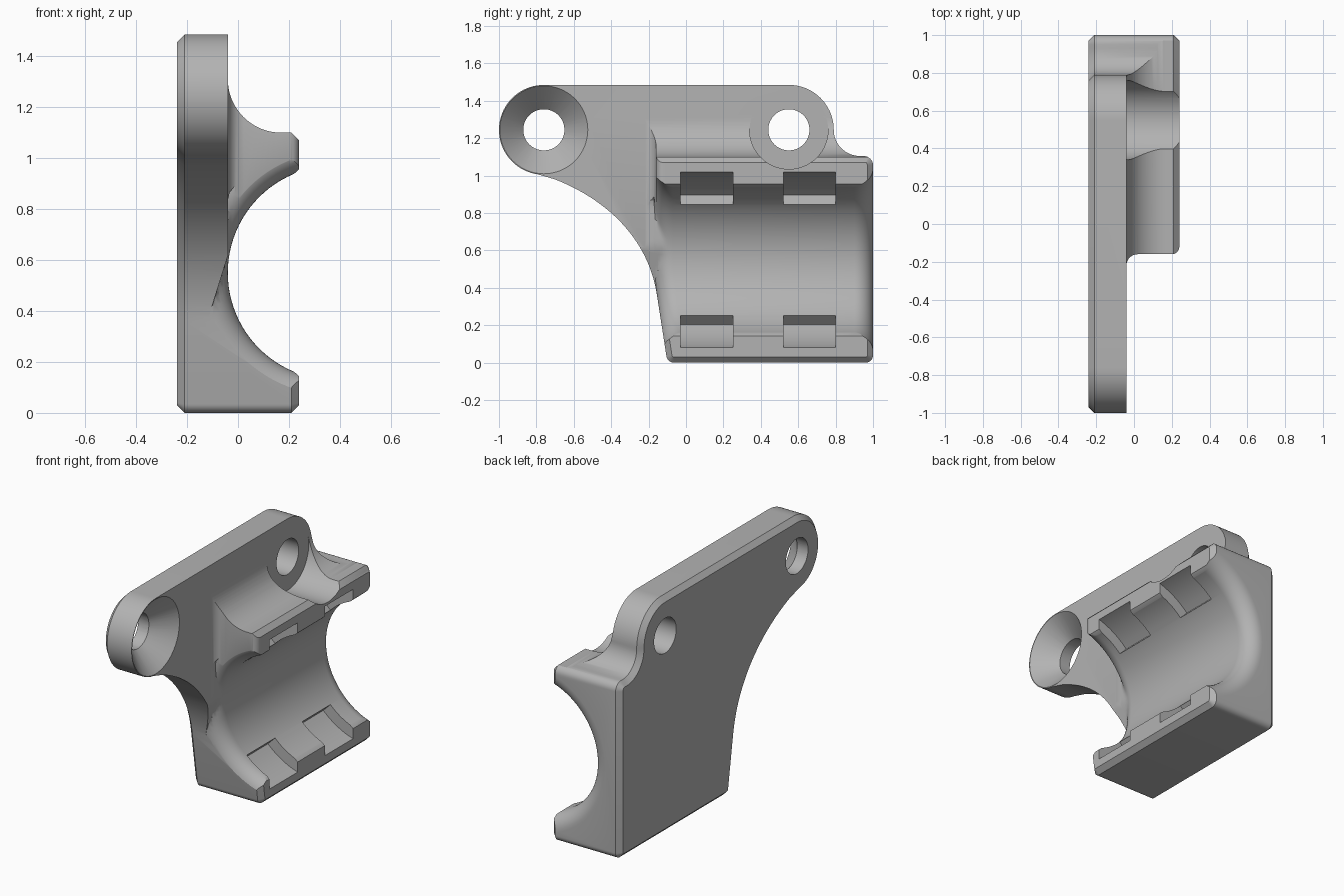
import bpy, bmesh
from math import sin, cos, pi, radians
from mathutils import Vector
from mathutils.geometry import interpolate_bezier

cube = bpy.data.objects.get("Cube")
if cube:
    bpy.data.objects.remove(cube)

grey = bpy.data.materials.new("plain grey")
grey.use_nodes = True
grey.diffuse_color = (0.45, 0.45, 0.45, 1)
grey.node_tree.nodes["Principled BSDF"].inputs["Base Color"].default_value = grey.diffuse_color


def arc(u, v, r, start, end, n=16):
    """Points of a circular arc, angles in degrees."""
    angles = [radians(start + (end - start) * i / n) for i in range(n + 1)]
    return [(u + r * cos(a), v + r * sin(a)) for a in angles]


def inset(points, d):
    """Move a clockwise outline inwards along its averaged normals."""
    result = []
    for i, p in enumerate(points):
        p = Vector(p)
        a = (p - Vector(points[i - 1])).normalized()
        b = (Vector(points[(i + 1) % len(points)]) - p).normalized()
        n = Vector((a.y + b.y, -a.x - b.x)).normalized()
        q = p + n * d / max(0.5, n.dot(Vector((a.y, -a.x))))
        result.append((q.x, q.y))
    return result


def loft(name, loops):
    """Closed solid through equal loops of 3D points."""
    bm = bmesh.new()
    rings = [[bm.verts.new(p) for p in loop] for loop in loops]
    n = len(rings[0])
    for a, b in zip(rings, rings[1:]):
        for i in range(n):
            j = (i + 1) % n
            bm.faces.new((a[i], a[j], b[j], b[i]))
    bm.faces.new(rings[0][::-1])
    bm.faces.new(rings[-1])
    bmesh.ops.recalc_face_normals(bm, faces=bm.faces)
    mesh = bpy.data.meshes.new(name)
    bm.to_mesh(mesh)
    bm.free()
    mesh.materials.append(grey)
    ob = bpy.data.objects.new(name, mesh)
    bpy.context.collection.objects.link(ob)
    return ob


def place(points, axis, h):
    if axis == "x":
        return [(h, u, v) for u, v in points]
    if axis == "y":
        return [(u, h, v) for u, v in points]
    return [(u, v, h) for u, v in points]


def prism(name, points, axis, lo, hi):
    return loft(name, [place(points, axis, lo), place(points, axis, hi)])


def cut(body, cutter):
    cutter.hide_render = True
    mod = body.modifiers.new("cut", "BOOLEAN")
    mod.operation = "DIFFERENCE"
    mod.solver = "EXACT"
    mod.object = cutter
    bpy.context.view_layer.objects.active = body
    bpy.ops.object.modifier_apply(modifier=mod.name)
    bpy.data.objects.remove(cutter)


# Side outline (y, z), clockwise from the top of the rear lug
HOLE_Z, REAR_Y, ARM_Y, LUG_R = 1.245, 0.55, -0.76, 0.24
sweep = interpolate_bezier(Vector((-0.155, 0.36, 0)), Vector((-0.2, 0.66, 0)),
                           Vector((-0.42, 0.87, 0)), Vector((-0.70, 0.98, 0)), 32)
outline = arc(REAR_Y, HOLE_Z, LUG_R, 90, 0, 24)
outline += arc(0.93, HOLE_Z, 0.14, 180, 270)[1:]
outline += arc(0.95, 1.055, 0.05, 90, 0, 8)
outline += arc(0.96, 0.04, 0.04, 0, -90, 8)
outline += arc(-0.065, 0.04, 0.04, 270, 188, 8)
outline += [(p.x, p.y) for p in sweep]
outline += arc(ARM_Y, HOLE_Z, LUG_R, 262, 90, 40)

# Solid bracket with chamfered front and back rims
small = inset(outline, 0.03)
bracket = loft("clamp_bracket", [place(small, "x", -0.24), place(outline, "x", -0.21),
                                 place(outline, "x", 0.21), place(small, "x", 0.24)])

# Space above the upper flange, with a fillet against the plate
PLATE_X = -0.04
above = [(PLATE_X, 1.7)] + arc(0.17, 1.31, 0.21, 180, 270, 20)
above += [(0.21, 1.10), (0.27, 1.04), (0.5, 1.04), (0.5, 1.7)]
cut(bracket, prism("flange_top_cutter", above, "y", -1.2, 1.2))

# Space in front of the arm
ahead = [(PLATE_X, -1.2)] + arc(0.02, -0.22, 0.06, 180, 90, 10)
ahead += arc(0.20, -0.12, 0.04, -90, 0, 8) + [(0.24, -0.1), (0.5, -0.1), (0.5, -1.2)]
cut(bracket, prism("arm_front_cutter", ahead, "z", 0.5, 1.7))

# Round saddle with flared mouths at both ends
AX, AZ, R, F = 0.38, 0.55, 0.42, 0.10


def saddle_loop(t, front, end=None):
    loop = []
    r = R + F - F * cos(t)
    for i in range(96):
        a = 2 * pi * i / 96
        x, z = AX + r * cos(a), AZ + r * sin(a)
        y = 1.0 - F + F * sin(t)
        if front:
            edge = max(-0.17, -0.1 - 0.14 * (AZ + R * sin(a)))
            y = edge + F - F * sin(t)
            blend = min(1, max(0, (0.62 - z) / 0.32))
            x = max(x, PLATE_X + 0.001 - F * blend)
        loop.append((x, y if end is None else end, z))
    return loop


steps = [pi / 2 * i / 10 for i in range(11)]
loops = [saddle_loop(pi / 2, True, -0.6)]
loops += [saddle_loop(t, True) for t in reversed(steps)]
loops += [saddle_loop(t, False) for t in steps]
loops.append(saddle_loop(pi / 2, False, 1.2))
cut(bracket, loft("saddle_cutter", loops))

# Small chamfer along the inner flange edges
lip = [(0.25, 0.135), (0.205, 0.175), (0.205, 0.925), (0.25, 0.965), (0.4, 0.965), (0.4, 0.135)]
cut(bracket, prism("lip_cutter", lip, "y", -0.6, 1.2))

# Strap slots in both flanges
slot = arc(AX, AZ, 0.49, 225, 300, 16) + arc(AX, AZ, 0.35, 300, 225, 8)
for y in (-0.03, 0.52):
    cut(bracket, prism("lower_slot_cutter", slot, "y", y, y + 0.28))
    upper = [(u, 2 * AZ - v) for u, v in slot]
    cut(bracket, prism("upper_slot_cutter", upper, "y", y, y + 0.28))


# Screw holes, head clearance at the rear and countersink on the arm
def circle(y, r):
    return arc(y, HOLE_Z, r, 0, 360, 64)[:-1]


cut(bracket, prism("head_clearance_cutter", circle(REAR_Y, 0.21), "x", PLATE_X, 0.5))
for y in (REAR_Y, ARM_Y):
    cut(bracket, prism("screw_hole_cutter", circle(y, 0.11), "x", -0.5, 0.5))
cone = [place(circle(ARM_Y, 0.10), "x", -0.175), place(circle(ARM_Y, 0.245), "x", -0.03)]
cut(bracket, loft("countersink_cutter", cone))

# Shading
bpy.ops.object.select_all(action="DESELECT")
bracket.select_set(True)
bpy.context.view_layer.objects.active = bracket
bpy.ops.object.shade_smooth_by_angle(angle=radians(25))
